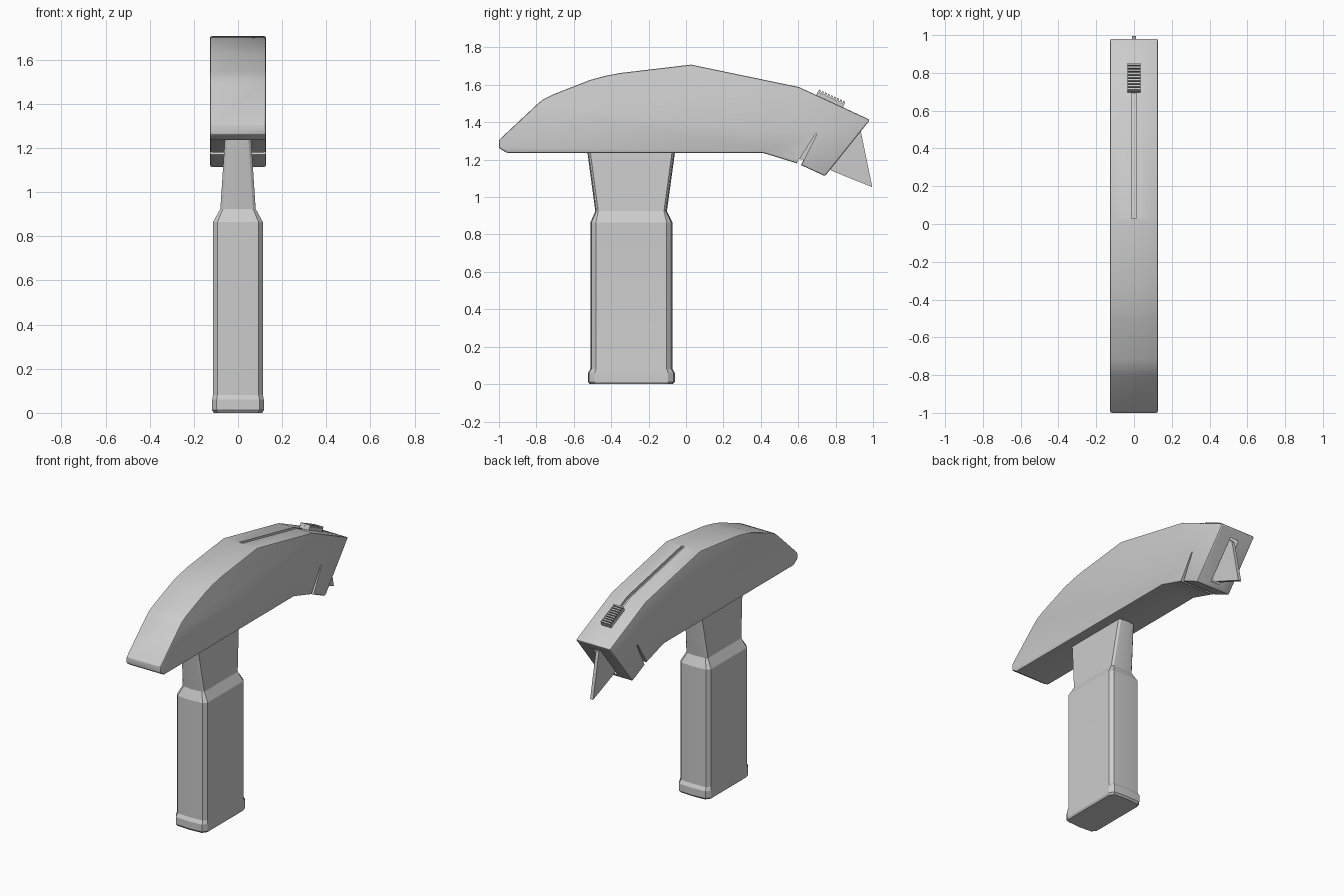
import bpy, bmesh
from math import atan2
from mathutils import Matrix, Vector

if "Cube" in bpy.data.objects:
    bpy.data.objects.remove(bpy.data.objects["Cube"])


def finish(bm, name):
    bmesh.ops.recalc_face_normals(bm, faces=bm.faces)
    me = bpy.data.meshes.new(name)
    bm.to_mesh(me)
    bm.free()
    ob = bpy.data.objects.new(name, me)
    bpy.context.collection.objects.link(ob)
    return ob


def prism(name, pts, x0, x1):
    """Side profile (y, z) extruded across x."""
    bm = bmesh.new()
    face = bm.faces.new([bm.verts.new((x0, y, z)) for y, z in pts])
    ext = bmesh.ops.extrude_face_region(bm, geom=[face])
    bmesh.ops.translate(bm, vec=(x1 - x0, 0, 0),
                        verts=[v for v in ext['geom'] if isinstance(v, bmesh.types.BMVert)])
    return finish(bm, name)


def activate(ob):
    bpy.ops.object.select_all(action='DESELECT')
    ob.select_set(True)
    bpy.context.view_layer.objects.active = ob


def bevel(ob, width, segments=2):
    activate(ob)
    m = ob.modifiers.new("bevel", 'BEVEL')
    m.width, m.segments, m.limit_method = width, segments, 'ANGLE'
    bpy.ops.object.modifier_apply(modifier=m.name)


def cut(ob, cutter):
    activate(ob)
    m = ob.modifiers.new("cut", 'BOOLEAN')
    m.operation, m.solver, m.object = 'DIFFERENCE', 'EXACT', cutter
    bpy.ops.object.modifier_apply(modifier=m.name)
    bpy.data.objects.remove(cutter)


def smooth(ob, angle=0.4):
    activate(ob)
    bpy.ops.object.shade_smooth_by_angle(angle=angle)


# Curved head
head = prism("head", [
    (-1, 1.262), (-1, 1.305), (-0.80, 1.492), (-0.765, 1.522), (-0.717, 1.546),
    (-0.513, 1.626), (-0.435, 1.647), (-0.353, 1.663), (0.027, 1.708),
    (0.604, 1.588), (0.984, 1.413), (0.743, 1.112), (0.613, 1.172), (0.588, 1.182),
    (0.412, 1.236), (-0.957, 1.236)], -0.127, 0.127)
bevel(head, 0.009)

# Notch under the nose, a deeper slit on each side
cut(head, prism("notch_cutter", [(0.575, 1.15), (0.605, 1.203), (0.63, 1.20), (0.603, 1.15)], -0.2, 0.2))
for s in (-1, 1):
    cut(head, prism("slit_cutter", [(0.586, 1.17), (0.690, 1.335), (0.701, 1.338), (0.614, 1.165)],
                    s * 0.06, s * 0.2))

# Slider track along the top
cut(head, prism("track_cutter", [(0.03, 1.8), (0.03, 1.688), (0.604, 1.568), (0.78, 1.487),
                                 (0.78, 1.8)], -0.012, 0.012))
# Blade opening in the end face
cut(head, prism("mouth_cutter", [(0.98, 1.33), (0.945, 1.365), (0.84, 1.45), (0.66, 1.225),
                                 (0.765, 1.14), (0.84, 1.08)], -0.032, 0.032))
smooth(head)

# Blade
prism("blade", [(0.85, 1.43), (0.935, 1.35), (0.996, 1.053), (0.78, 1.14), (0.67, 1.23)],
      -0.011, 0.011)


# Handle: chamfered cross-sections joined up the height
def section(z, y0, y1, hx, cx, cy):
    mid = 0.006
    right = [(hx - cx, y0 + mid), (hx, y0 + cy), (hx, y1 - cy), (hx - cx, y1 - mid)]
    ring = [(0, y0)] + right + [(0, y1)] + [(-x, y) for x, y in reversed(right)]
    return [(x, y, z) for x, y in ring]


bm = bmesh.new()
rings = [[bm.verts.new(p) for p in section(*s)] for s in (
    (0.00, -0.515, -0.070, 0.110, 0.020, 0.035),
    (0.012, -0.524, -0.060, 0.117, 0.020, 0.035),
    (0.060, -0.524, -0.060, 0.117, 0.020, 0.035),
    (0.082, -0.511, -0.073, 0.113, 0.020, 0.030),
    (0.865, -0.511, -0.073, 0.113, 0.020, 0.030),
    (0.925, -0.485, -0.102, 0.080, 0.012, 0.016),
    (1.26, -0.530, -0.056, 0.058, 0.012, 0.016))]
n = len(rings[0])
for a, b in zip(rings, rings[1:]):
    for i in range(n):
        j = (i + 1) % n
        bm.faces.new((a[i], a[j], b[j], b[i]))
bm.faces.new(rings[0])
bm.faces.new(rings[-1])
handle = finish(bm, "handle")
smooth(handle, 0.35)

# Ribbed slider button lying on the sloped nose
slope = Matrix.Translation((0, 0.768, 1.513)) @ Matrix.Rotation(atan2(-0.175, 0.38), 4, 'X')


def sloped_box(bm, y, z, size):
    mat = slope @ Matrix.Translation((0, y, z)) @ Matrix.Diagonal(Vector((*size, 1)))
    bmesh.ops.create_cube(bm, size=1, matrix=mat)


bm = bmesh.new()
sloped_box(bm, 0, 0.004, (0.07, 0.156, 0.03))
for k in range(9):
    sloped_box(bm, -0.0715 + k * 0.0179, 0.022, (0.07, 0.011, 0.02))
finish(bm, "slider_button")
